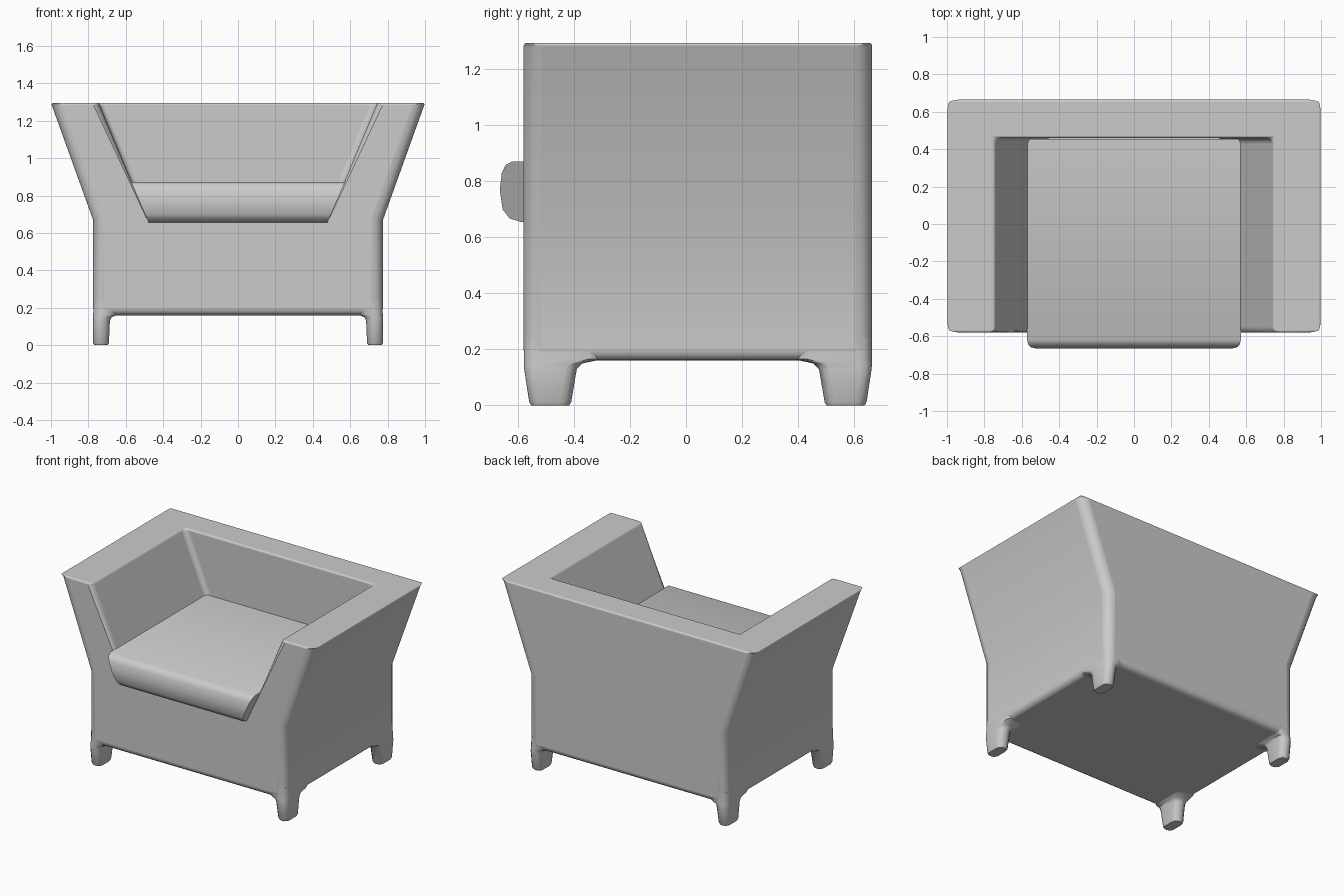
import bpy, bmesh, math

cube = bpy.data.objects.get("Cube")
if cube:
    bpy.data.objects.remove(cube, do_unlink=True)

fabric = bpy.data.materials.new("grey_fabric")
fabric.use_nodes = True
GREY = (0.6, 0.6, 0.6, 1)
fabric.diffuse_color = GREY
fabric.node_tree.nodes["Principled BSDF"].inputs["Base Color"].default_value = GREY


def finish(bm, name, bevel=0):
    """Turn a bmesh into a smooth object, with optional weighted bevel."""
    bmesh.ops.recalc_face_normals(bm, faces=bm.faces)
    mesh = bpy.data.meshes.new(name)
    bm.to_mesh(mesh)
    bm.free()
    mesh.materials.append(fabric)
    obj = bpy.data.objects.new(name, mesh)
    bpy.context.collection.objects.link(obj)
    if bevel:
        mod = obj.modifiers.new("soft_edges", 'BEVEL')
        mod.width, mod.segments, mod.limit_method = bevel, 4, 'WEIGHT'
    bpy.ops.object.select_all(action='DESELECT')
    obj.select_set(True)
    bpy.context.view_layer.objects.active = obj
    bpy.ops.object.shade_smooth_by_angle(angle=math.radians(40))
    if bevel:
        obj.modifiers.new("even_shading", 'WEIGHTED_NORMAL').keep_sharp = True
    return obj


# Body: U-shaped front profile, flared arms, closed by the back
FRONT, BACK, INNER_BACK, TOP, BASE = -0.58, 0.665, 0.46, 1.295, 0.16
half = [(-0.775, BASE), (-0.775, 0.67), (-1, TOP), (-0.745, TOP), (-0.48, 0.66)]
profile = half + [(-x, z) for x, z in reversed(half)]
bm = bmesh.new()
f = [bm.verts.new((x, FRONT, z)) for x, z in profile]
inner = (3, 4, 5, 6)
b = [bm.verts.new((x, INNER_BACK if i in inner else BACK, z))
     for i, (x, z) in enumerate(profile)]
bm.faces.new(f)
bm.faces.new([b[i] for i in (0, 1, 2, 7, 8, 9)])
bm.faces.new([b[i] for i in inner])
bm.faces.new([f[2], f[3], b[3], b[6], f[6], f[7], b[7], b[2]])
for i in range(10):
    if i not in (2, 6):
        j = (i + 1) % 10
        bm.faces.new((f[i], f[j], b[j], b[i]))
weight = bm.edges.layers.float.new("bevel_weight_edge")
for e in bm.edges:
    p, q = (v.co for v in e.verts)
    mid = (p + q) / 2
    rising = abs(p.z - q.z) > 0.1
    if rising and mid.y != INNER_BACK:
        e[weight] = 1.0 if abs(mid.x) > 0.7 else 0.5
    elif mid.z < BASE + 0.01:
        e[weight] = 0.65
    elif mid.z > TOP - 0.01:
        e[weight] = 0.2
finish(bm, "armchair_body", 0.06)

# Seat cushion: rounded nose, sides following the slope of the arms
nose = [(0.455, 0.655), (-0.59, 0.655), (-0.63, 0.668), (-0.655, 0.70), (-0.665, 0.77),
        (-0.658, 0.83), (-0.645, 0.858), (-0.62, 0.872), (0.455, 0.872)]
bm = bmesh.new()
sides = []
for s in (-1, 1):
    sides.append([bm.verts.new((s * (0.478 + 0.43 * (z - 0.655)), y, z)) for y, z in nose])
    bm.faces.new(sides[-1])
for i in range(len(nose)):
    j = (i + 1) % len(nose)
    bm.faces.new((sides[0][i], sides[0][j], sides[1][j], sides[1][i]))
finish(bm, "seat_cushion")

# Legs: rounded rings tapering down, flaring into the underside
rings = [(0, 0.697, 0.768, -0.553, -0.417), (0.012, 0.69, 0.775, -0.56, -0.41),
         (0.13, 0.685, 0.774, -0.578, -0.39), (0.15, 0.675, 0.774, -0.579, -0.37),
         (0.165, 0.64, 0.774, -0.579, -0.30), (0.24, 0.62, 0.773, -0.579, -0.28)]


def leg(name, sx, back):
    bm = bmesh.new()
    loops = []
    for z, x0, x1, y0, y1 in rings:
        r = min(0.05, (x1 - x0) * 0.45)
        loop = []
        for k in range(16):
            quarter = k // 4
            a = (quarter + (k % 4) / 3) * math.pi / 2
            cx = x1 - r if quarter in (0, 3) else x0 + r
            cy = y1 - r if quarter in (0, 1) else y0 + r
            y = cy + r * math.sin(a)
            loop.append(bm.verts.new((sx * (cx + r * math.cos(a)),
                                      FRONT + BACK - y if back else y, z)))
        loops.append(loop)
    bm.faces.new(loops[0])
    bm.faces.new(loops[-1])
    for lo, hi in zip(loops, loops[1:]):
        for i in range(16):
            j = (i + 1) % 16
            bm.faces.new((lo[i], lo[j], hi[j], hi[i]))
    finish(bm, name)


for side, sx in (("left", 1), ("right", -1)):
    leg("front_leg_" + side, sx, False)
    leg("back_leg_" + side, sx, True)
